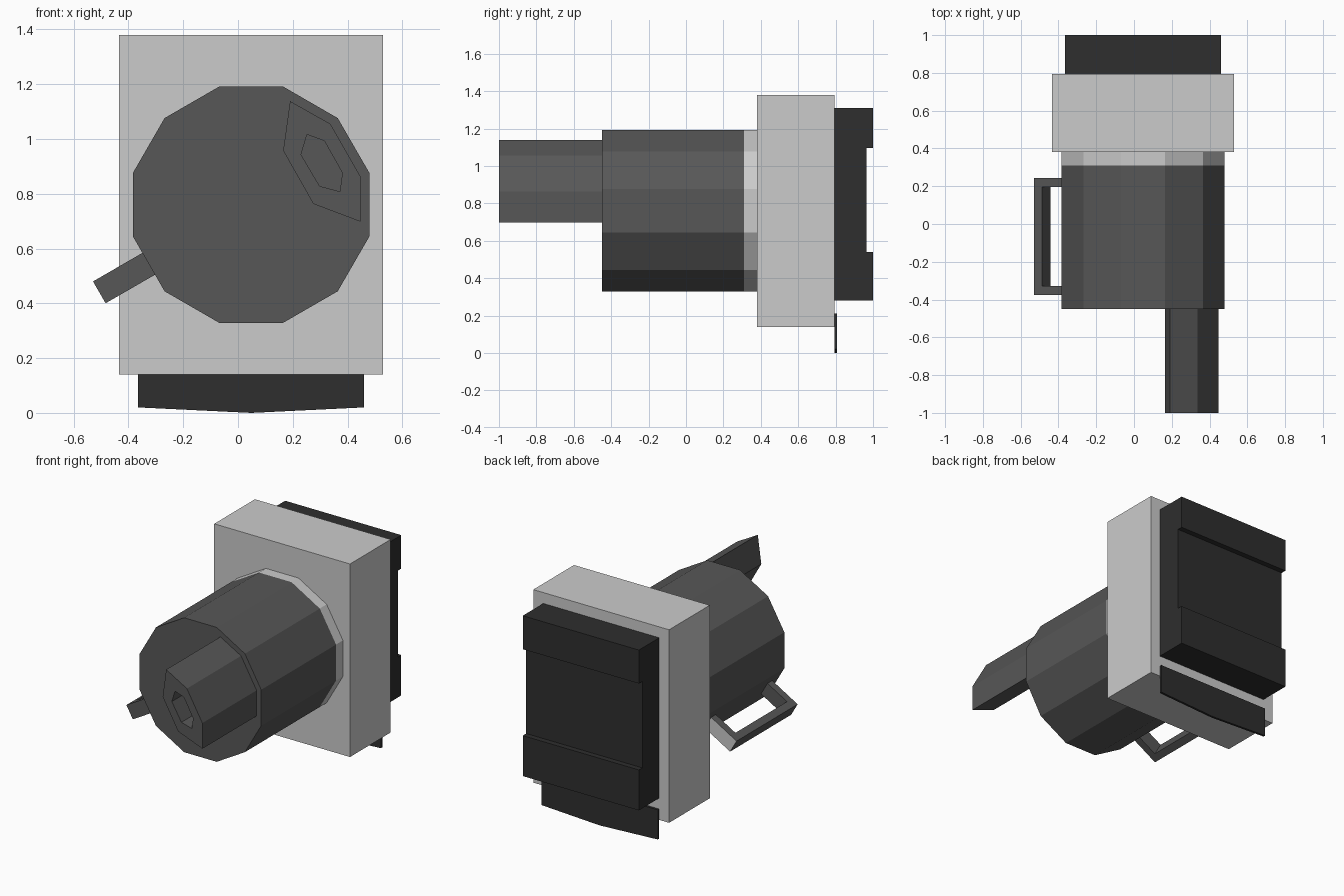
import bpy, bmesh, math

if "Cube" in bpy.data.objects:
    bpy.data.objects.remove(bpy.data.objects["Cube"])


def material(name, v):
    m = bpy.data.materials.new(name)
    m.diffuse_color = (v, v, v, 1)
    m.use_nodes = True
    m.node_tree.nodes["Principled BSDF"].inputs["Base Color"].default_value = m.diffuse_color
    return m


BLACK = material("black_plastic", 0.0275)
DARK = material("dark_grey", 0.096)
LIGHT = material("light_grey", 0.8)


def loft(name, rings, mat):
    """Join matching rings of points with quads and cap both ends."""
    bm = bmesh.new()
    loops = [[bm.verts.new(p) for p in r] for r in rings]
    n = len(loops[0])
    for a, b in zip(loops, loops[1:]):
        for i in range(n):
            j = (i + 1) % n
            bm.faces.new((a[i], a[j], b[j], b[i]))
    bm.faces.new(loops[0])
    bm.faces.new(loops[-1])
    bmesh.ops.recalc_face_normals(bm, faces=bm.faces)
    me = bpy.data.meshes.new(name)
    bm.to_mesh(me)
    bm.free()
    me.materials.append(mat)
    ob = bpy.data.objects.new(name, me)
    bpy.context.collection.objects.link(ob)
    return ob


def xz_ring(points, y):
    return [(x, y, z) for x, z in points]


def extrude_x(name, yz, x0, x1, mat):
    return loft(name, [[(x, y, z) for y, z in yz] for x in (x0, x1)], mat)


CX, CZ, R = 0.048, 0.76, 0.447

# Mounting block
extrude_x("mounting_block", [(0.38, 0.14), (0.793, 0.14), (0.793, 1.38), (0.38, 1.38)],
          -0.435, 0.53, LIGHT)

# Back pad with a shallow channel across it
extrude_x("back_pad", [(0.793, 0.28), (1.0, 0.28), (1.0, 0.54), (0.965, 0.54),
                       (0.965, 1.095), (1.0, 1.095), (1.0, 1.31), (0.793, 1.31)],
          -0.365, 0.46, BLACK)

# Thin flap with a slightly pointed lower edge
flap = [(-0.365, 0.21), (-0.365, 0.02), (CX, 0.0), (0.46, 0.02), (0.46, 0.21)]
loft("lower_flap", [xz_ring(flap, 0.793), xz_ring(flap, 0.808)], BLACK)

# Twelve-sided body and its pale collar
dodecagon = [(CX + R * math.cos(math.radians(15 + 30 * i)),
              CZ + R * math.sin(math.radians(15 + 30 * i))) for i in range(12)]
loft("body", [xz_ring(dodecagon, -0.45), xz_ring(dodecagon, 0.31)], DARK)
loft("collar", [xz_ring(dodecagon, 0.31), xz_ring(dodecagon, 0.38)], LIGHT)

# Off-centre nozzle with a recessed opening
outer = [(0.19, 1.138), (0.337, 1.055), (0.447, 0.863),
         (0.447, 0.698), (0.275, 0.763), (0.165, 0.957)]
inner = [(0.252, 1.016), (0.315, 0.993), (0.381, 0.876),
         (0.372, 0.808), (0.298, 0.828), (0.23, 0.943)]
loft("nozzle", [xz_ring(outer, -0.45), xz_ring(outer, -1.0),
                xz_ring(inner, -1.0), xz_ring(inner, -0.7)], DARK)

# U-shaped handle pointing radially out of the body, 30 degrees below level
a = math.radians(210)
ux, uz = math.cos(a), math.sin(a)
profile = [(0.40, -0.377), (0.64, -0.377), (0.64, 0.243), (0.40, 0.243),
           (0.40, 0.195), (0.592, 0.195), (0.592, -0.329), (0.40, -0.329)]
handle = loft("handle", [[(CX + r * ux - t * uz, y, CZ + r * uz + t * ux) for r, y in profile]
                         for t in (-0.046, 0.046)], DARK)

# The handle's rear side is pale like the block
handle.data.materials.append(LIGHT)
max(handle.data.polygons, key=lambda p: p.center.y).material_index = 1
